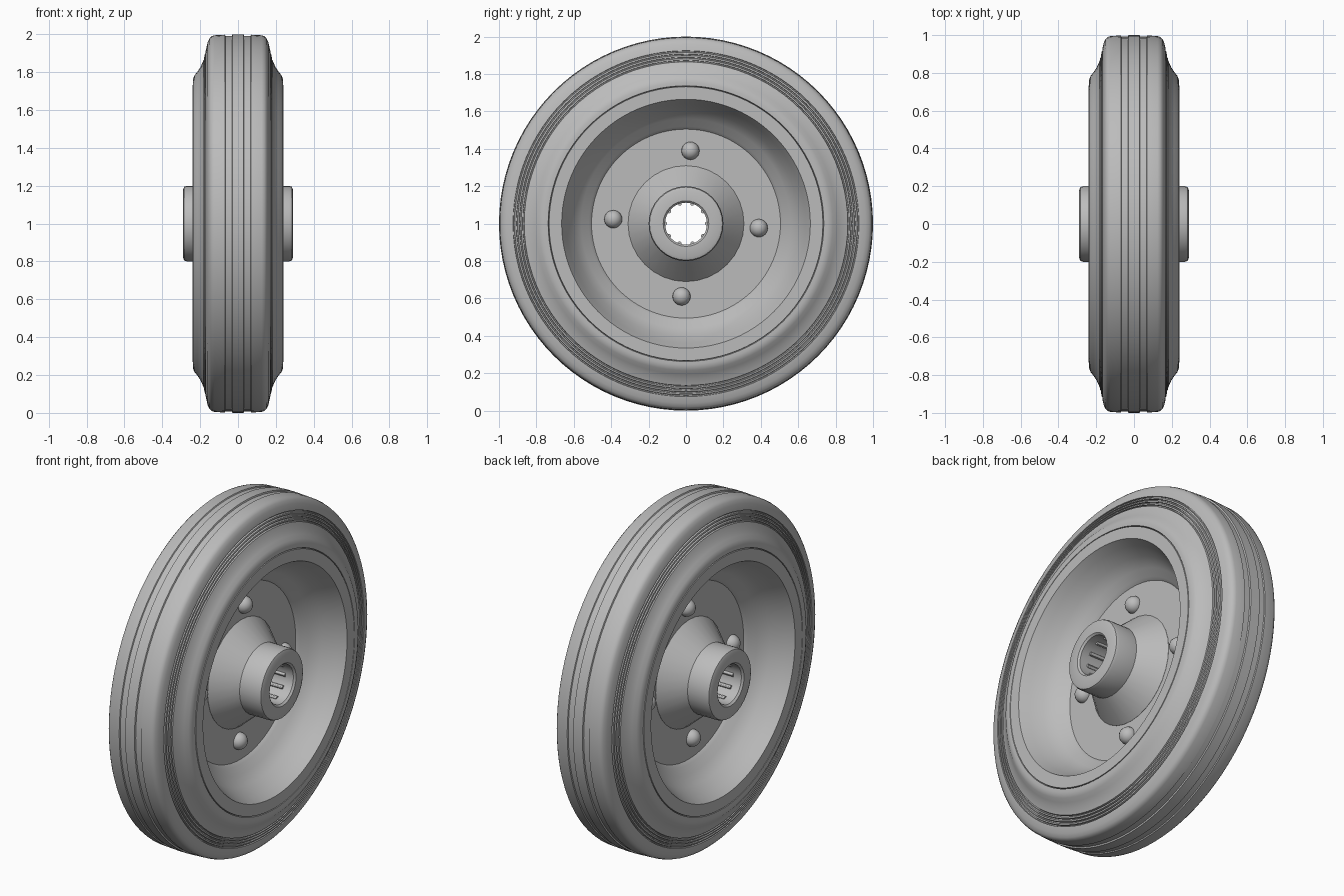
import bpy, bmesh, math
from mathutils import Matrix

cube = bpy.data.objects.get("Cube")
if cube:
    bpy.data.objects.remove(cube)

# One plain grey for the whole wheel
grey = bpy.data.materials.new("plain_grey")
grey.use_nodes = True
colour = (0.5, 0.5, 0.5, 1)
grey.diffuse_color = colour
grey.node_tree.nodes["Principled BSDF"].inputs["Base Color"].default_value = colour
CENTRE = Matrix.Translation((0, 0, 1))


def finish(name, bm, angle=30):
    bmesh.ops.recalc_face_normals(bm, faces=bm.faces)
    bm.transform(CENTRE)
    mesh = bpy.data.meshes.new(name)
    bm.to_mesh(mesh)
    bm.free()
    mesh.materials.append(grey)
    obj = bpy.data.objects.new(name, mesh)
    bpy.context.collection.objects.link(obj)
    bpy.ops.object.select_all(action="DESELECT")
    obj.select_set(True)
    bpy.context.view_layer.objects.active = obj
    bpy.ops.object.shade_smooth_by_angle(angle=math.radians(angle))
    return obj


def lathe(name, half, steps, angle=30):
    """Spin a half section of (radius, x), mirrored in x, around the axle."""
    section = half + [(r, -x) for r, x in reversed(half) if x > 0]
    bm = bmesh.new()
    rings = []
    for i in range(steps):
        a = math.tau * i / steps
        rings.append([bm.verts.new((x, r * math.sin(a), r * math.cos(a)))
                      for r, x in section])
    n = len(section)
    for i in range(steps):
        a, b = rings[i], rings[(i + 1) % steps]
        for j in range(n):
            k = (j + 1) % n
            bm.faces.new((a[j], a[k], b[k], b[j]))
    return finish(name, bm, angle)


# Tyre: grooved tread, rounded shoulder, ribbed band, flared sidewall
tread = [(1, 0), (1, 0.03), (0.992, 0.033), (0.992, 0.067), (0.998, 0.07),
         (0.995, 0.125), (0.99, 0.14), (0.98, 0.15), (0.96, 0.16), (0.93, 0.167)]
ribs = []
for i in range(4):
    r, x = 0.925 - 0.017 * i, 0.168 + 0.004 * i
    ribs += [(r, x), (r - 0.002, x - 0.008), (r - 0.007, x - 0.008), (r - 0.009, x + 0.002)]
sidewall = [(0.855, 0.186), (0.83, 0.197), (0.805, 0.213), (0.785, 0.229),
            (0.77, 0.236), (0.755, 0.239), (0.737, 0.239), (0.735, 0.23), (0.71, 0.2), (0.71, 0)]
lathe("tyre", tread + ribs + sidewall, 96, 35)

# Rim: flat lip, deep dish and central disc
lathe("rim", [(0.72, 0), (0.735, 0.22), (0.732, 0.24), (0.665, 0.24), (0.66, 0.23),
              (0.64, 0.19), (0.605, 0.12), (0.56, 0.065), (0.52, 0.038), (0.505, 0.02),
              (0.3, 0.02), (0.3, 0)], 96)

# Hub: conical flare into a tube with a through bore
lathe("hub", [(0.31, 0), (0.31, 0.021), (0.2, 0.15), (0.2, 0.27), (0.195, 0.284),
              (0.18, 0.29), (0.122, 0.29), (0.112, 0.28), (0.112, 0)], 32)

# Domed rivets on both faces of the disc
bm = bmesh.new()
for side in (-1, 1):
    for i in range(4):
        a = math.radians(3.5) + i * math.pi / 2
        place = Matrix.Translation((side * 0.022, 0.39 * math.sin(a), 0.39 * math.cos(a)))
        bmesh.ops.create_uvsphere(bm, u_segments=20, v_segments=12, radius=0.048,
                                  matrix=place)
finish("rivets", bm)

# Needle rollers lining the bore
bm = bmesh.new()
for i in range(10):
    a = math.tau * (i + 0.5) / 10
    place = Matrix.Translation((0, 0.112 * math.sin(a), 0.112 * math.cos(a)))
    bmesh.ops.create_cone(bm, cap_ends=True, segments=12, radius1=0.011, radius2=0.011,
                          depth=0.46, matrix=place @ Matrix.Rotation(math.pi / 2, 4, "Y"))
finish("bearing_rollers", bm)
